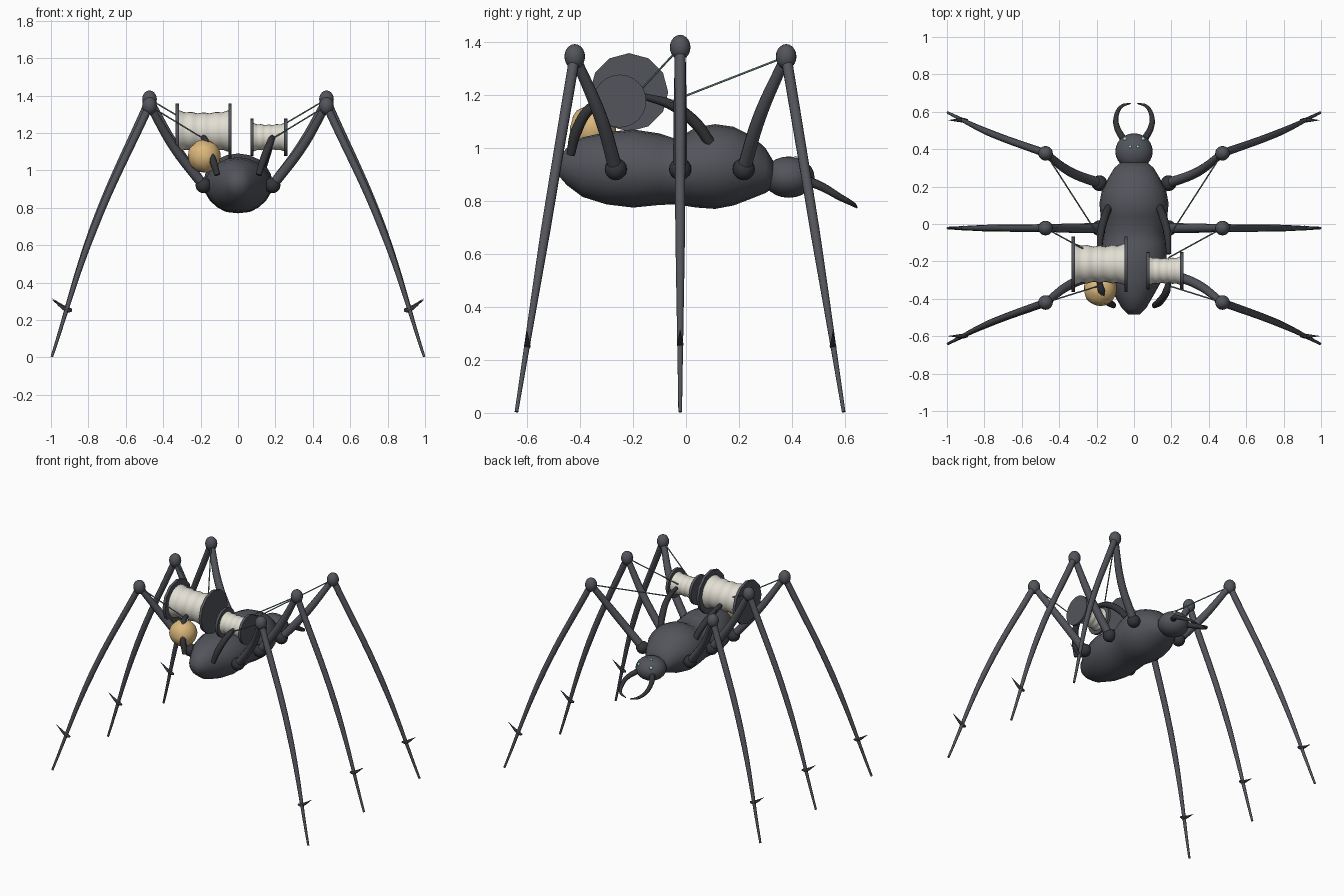
import bpy, bmesh, math, random
from mathutils import Vector, Matrix

if "Cube" in bpy.data.objects:
    bpy.data.objects.remove(bpy.data.objects["Cube"])


def material(name, rgb):
    m = bpy.data.materials.new(name)
    m.use_nodes = True
    m.diffuse_color = (*rgb, 1)
    m.node_tree.nodes["Principled BSDF"].inputs["Base Color"].default_value = (*rgb, 1)
    return m


SHELL = material("slate shell", (0.085, 0.09, 0.105))
DARK = material("dark chitin", (0.035, 0.036, 0.041))
CREAM = material("cream thread", (0.76, 0.73, 0.65))
YARN = material("golden yarn", (0.72, 0.48, 0.2))
EYE = material("pale teal eye", (0.36, 0.75, 0.65))
STRING = material("teal string", (0.13, 0.24, 0.2))


def finish(obj, mat, angle=50):
    obj.data.materials.clear()
    obj.data.materials.append(mat)
    bpy.ops.object.select_all(action='DESELECT')
    obj.select_set(True)
    bpy.context.view_layer.objects.active = obj
    bpy.ops.object.shade_smooth_by_angle(angle=math.radians(angle))
    return obj


def from_bmesh(name, bm, mat, angle=50):
    bmesh.ops.recalc_face_normals(bm, faces=bm.faces)
    mesh = bpy.data.meshes.new(name)
    bm.to_mesh(mesh)
    bm.free()
    obj = bpy.data.objects.new(name, mesh)
    bpy.context.collection.objects.link(obj)
    return finish(obj, mat, angle)


def loft(name, rings, mat, angle=50):
    """Skin a list of closed point rings and cap both ends."""
    bm = bmesh.new()
    loops = [[bm.verts.new(p) for p in ring] for ring in rings]
    for a, b in zip(loops, loops[1:]):
        for i in range(len(a)):
            j = (i + 1) % len(a)
            bm.faces.new((a[i], a[j], b[j], b[i]))
    bm.faces.new(loops[0])
    bm.faces.new(loops[-1])
    return from_bmesh(name, bm, mat, angle)


def circle(n):
    return [(math.cos(math.tau * i / n), math.sin(math.tau * i / n)) for i in range(n)]


def ball(name, at, size, mat, segs=20):
    bm = bmesh.new()
    bmesh.ops.create_uvsphere(bm, u_segments=segs, v_segments=segs // 2, radius=1,
                              matrix=Matrix.Translation(at) @ Matrix.Diagonal((*size, 1)))
    return from_bmesh(name, bm, mat)


def tube(name, points, radii, mat):
    """Tapered round tube along a smooth path."""
    cu = bpy.data.curves.new(name, 'CURVE')
    cu.dimensions = '3D'
    cu.bevel_depth = 1
    cu.bevel_resolution = 3
    cu.resolution_u = 8
    cu.use_fill_caps = True
    sp = cu.splines.new('BEZIER')
    sp.bezier_points.add(len(points) - 1)
    for bp, p, r in zip(sp.bezier_points, points, radii):
        bp.co, bp.radius = p, r
        bp.handle_left_type = bp.handle_right_type = 'AUTO'
    tmp = bpy.data.objects.new(name, cu)
    bpy.context.collection.objects.link(tmp)
    bpy.context.view_layer.update()
    mesh = bpy.data.meshes.new_from_object(tmp.evaluated_get(bpy.context.evaluated_depsgraph_get()))
    bpy.data.objects.remove(tmp)
    obj = bpy.data.objects.new(name, mesh)
    bpy.context.collection.objects.link(obj)
    return finish(obj, mat)


# Body: y, bottom z, top z, half width
profile = [(-0.485, 0.9, 0.96, 0.03), (-0.45, 0.86, 1.0, 0.065), (-0.39, 0.815, 1.04, 0.1),
           (-0.3, 0.787, 1.06, 0.15), (-0.2, 0.775, 1.07, 0.175), (-0.1, 0.785, 1.055, 0.17),
           (-0.04, 0.787, 1.035, 0.16), (0.04, 0.775, 1.078, 0.178), (0.11, 0.77, 1.09, 0.185),
           (0.18, 0.783, 1.08, 0.172), (0.25, 0.81, 1.045, 0.135), (0.3, 0.83, 1.0, 0.105),
           (0.33, 0.85, 0.95, 0.07)]
loft("body", [[(c * w, y, (lo + hi) / 2 + s * (hi - lo) / 2) for c, s in circle(20)]
              for y, lo, hi, w in profile], SHELL)
ball("head", (0, 0.388, 0.89), (0.1, 0.097, 0.078), SHELL, 24)

# Spools along x
def spool(name, x0, x1, y, z, flange, barrel, sides):
    def turned(part, prof, mat, n):
        loft(name + part, [[(x, y + c * r, z + s * r) for c, s in circle(n)] for x, r in prof], mat)
    t = 0.018
    turned("_right_flange", [(x0, flange), (x0 + t, flange)], SHELL, sides)
    turned("_left_flange", [(x1 - t, flange), (x1, flange)], SHELL, sides)
    steps = 24
    prof = []
    for i in range(steps + 1):
        u = i / steps
        wave = 0.88 + 0.1 * (2 * u - 1) ** 2 + 0.025 * math.cos(u * math.tau * 4)
        prof.append((x0 + t + u * (x1 - x0 - 2 * t), barrel * wave))
    turned("_thread", prof, CREAM, 24)


spool("large_spool", -0.333, -0.034, -0.215, 1.21, 0.148, 0.11, 12)
spool("small_spool", 0.066, 0.264, -0.25, 1.177, 0.1, 0.075, 24)

# Yarn ball with a lumpy surface
random.seed(4)
bm = bmesh.new()
bmesh.ops.create_icosphere(bm, subdivisions=3, radius=0.088)
for v in bm.verts:
    v.co = v.co * random.uniform(0.97, 1.03) + Vector((-0.18, -0.35, 1.075))
from_bmesh("yarn_ball", bm, YARN, 30)

# Paired parts
legs = {"back": (-0.265, -0.42, 1.345, -0.64), "middle": (-0.022, -0.022, 1.38, -0.022),
        "front": (0.218, 0.378, 1.345, 0.595)}
holds = {"back": (-0.33, 1.17), "middle": (-0.18, 1.21), "front": (-0.07, 1.17)}

for side, s in (("left", 1), ("right", -1)):
    for row, (hip_y, knee_y, knee_z, foot_y) in legs.items():
        tag = f"{row}_{side}_"
        hip = Vector((s * 0.185, hip_y, 0.92))
        knee = Vector((s * 0.473, knee_y, knee_z))
        foot = Vector((s * 0.995, foot_y, 0.004))
        ball(tag + "hip", hip, (0.042, 0.042, 0.042), DARK)
        ball(tag + "knee", knee, (0.039, 0.039, 0.047), SHELL)
        mid = (hip + knee) / 2 + Vector((s * 0.012, (hip_y - knee_y) * 0.12, -0.012))
        tube(tag + "upper_leg", [hip, mid, knee], [0.027, 0.025, 0.02], SHELL)
        mid = (knee + foot) / 2 + Vector((s * 0.036, 0, 0.014))
        tube(tag + "lower_leg", [knee, mid, foot], [0.021, 0.0185, 0.007], SHELL)

        # Spur near the foot
        root = knee.lerp(foot, 0.815) + Vector((s * 0.012, 0, 0))
        tube(tag + "spur", [root - Vector((s * 0.022, 0, 0.004)), root,
                            root + Vector((s * 0.082, 0, 0.055))],
             [0.006, 0.013, 0.001], DARK)

        # Taut string from the knee to the spool
        y, z = holds[row]
        tube(tag + "string", [knee, (s * 0.185, y, z)], [0.0038, 0.0038], STRING)

    # Curved arms holding the spool
    tube(side + "_front_arm", [(s * 0.135, 0.09, 1.02), (s * 0.155, 0.04, 1.09),
                               (s * 0.178, -0.05, 1.16), (s * 0.185, -0.16, 1.195)],
         [0.02, 0.022, 0.02, 0.012], DARK)
    tube(side + "_back_arm", [(s * 0.11, -0.435, 0.975), (s * 0.137, -0.415, 1.06),
                              (s * 0.175, -0.355, 1.155), (s * 0.185, -0.3, 1.18)],
         [0.016, 0.021, 0.02, 0.012], DARK)

    # Mandible and eyes
    tube(side + "_mandible", [(s * 0.055, 0.45, 0.88), (s * 0.092, 0.52, 0.85),
                              (s * 0.094, 0.58, 0.815), (s * 0.065, 0.63, 0.788),
                              (s * 0.018, 0.645, 0.775)],
         [0.019, 0.016, 0.013, 0.009, 0.003], DARK)
    ball(side + "_large_eye", (s * 0.048, 0.455, 0.928), (0.011, 0.011, 0.011), EYE, 12)
    ball(side + "_small_eye", (s * 0.02, 0.413, 0.961), (0.008, 0.008, 0.008), EYE, 12)
